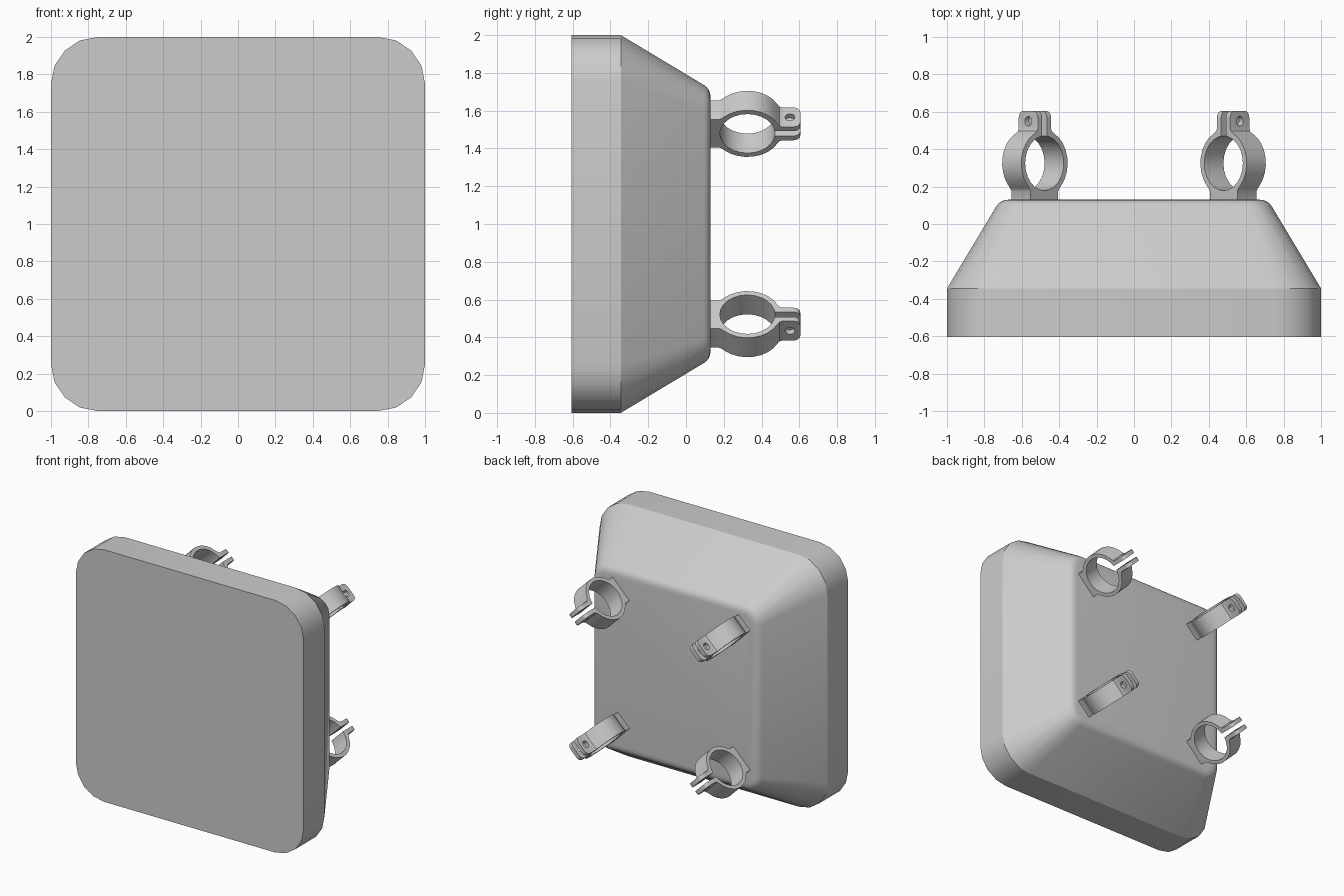
import bpy, bmesh
from math import sin, cos, pi, radians, sqrt

if "Cube" in bpy.data.objects:
    bpy.data.objects.remove(bpy.data.objects["Cube"])

def make_object(name, bm):
    bmesh.ops.recalc_face_normals(bm, faces=bm.faces[:])
    mesh = bpy.data.meshes.new(name)
    bm.to_mesh(mesh)
    bm.free()
    ob = bpy.data.objects.new(name, mesh)
    bpy.context.collection.objects.link(ob)
    return ob

def select_only(ob):
    bpy.ops.object.select_all(action='DESELECT')
    ob.select_set(True)
    bpy.context.view_layer.objects.active = ob

def rounded_square(bm, y, half, r, seg=4):
    """Loop of vertices in the xz plane, centred on z = 1."""
    c = half - r
    loop = []
    for i, (sx, sz) in enumerate([(1, 1), (-1, 1), (-1, -1), (1, -1)]):
        for k in range(seg + 1):
            a = (i + k / seg) * pi / 2
            loop.append(bm.verts.new((sx * c + r * cos(a), y, 1 + sz * c + r * sin(a))))
    return loop

# panel: straight rim, tapered back, softened rear edge
sections = [(-0.605, 1.0, 0.25), (-0.345, 1.0, 0.25)]
for k in range(5):
    t = k / 4
    bez = lambda a, b, c: (1 - t) ** 2 * a + 2 * t * (1 - t) * b + t * t * c
    sections.append((bez(0.095, 0.13, 0.13), bez(0.736, 0.715, 0.67), 0.13 - 0.05 * t))
bm = bmesh.new()
loops = [rounded_square(bm, *s) for s in sections]
for a, b in zip(loops, loops[1:]):
    n = len(a)
    for i in range(n):
        j = (i + 1) % n
        bm.faces.new((a[i], a[j], b[j], b[i]))
bm.faces.new(loops[0])
bm.faces.new(loops[-1])
panel = make_object("panel", bm)
select_only(panel)
bpy.ops.object.shade_smooth_by_angle(angle=radians(28))

# split-ring clamp: half profile, mirrored and extruded along the ring axis
CY, R_OUT, R_IN, WIDTH, GAP, EAR, TIP = 0.325, 0.175, 0.146, 0.145, 0.0175, 0.05, 0.605

def arc(r, a0, a1, n):
    return [(r * cos(radians(a0 + (a1 - a0) * i / n)),
             CY + r * sin(radians(a0 + (a1 - a0) * i / n))) for i in range(n + 1)]

half = [(0.104, 0.12), (0.104, 0.175), (0.112, 0.189)]
half += arc(R_OUT, -45, 65, 8)
half += [(0.056, 0.496), (EAR, 0.512), (EAR, TIP), (GAP, TIP)]
half += [(GAP, CY + sqrt(R_IN ** 2 - GAP ** 2))]
half += arc(R_IN, 75, -90, 11)
profile = half + [(-x, y) for x, y in reversed(half[:-1])]

bm = bmesh.new()
face = bm.faces.new([bm.verts.new((x, y, -WIDTH / 2)) for x, y in profile])
ext = bmesh.ops.extrude_face_region(bm, geom=[face])
bmesh.ops.translate(bm, vec=(0, 0, WIDTH),
                    verts=[v for v in ext["geom"] if isinstance(v, bmesh.types.BMVert)])
tips = [e for e in bm.edges if all(abs(v.co.y - TIP) < 1e-4 for v in e.verts)
        and abs(e.verts[0].co.z - e.verts[1].co.z) < 1e-4]
bmesh.ops.bevel(bm, geom=tips, offset=0.035, segments=4, profile=0.5, affect='EDGES')
clamp = make_object("clamp_1", bm)

# bolt hole through both ears
bpy.ops.mesh.primitive_cylinder_add(vertices=16, radius=0.026, depth=0.3,
                                    location=(0, 0.55, 0), rotation=(0, pi / 2, 0))
cutter = bpy.context.object
cutter.name = "bolt_hole_cutter"
cutter.hide_render = True
select_only(clamp)
mod = clamp.modifiers.new("bolt_hole", 'BOOLEAN')
mod.object = cutter
mod.solver = 'EXACT'
bpy.ops.object.modifier_apply(modifier=mod.name)
bpy.data.objects.remove(cutter)
bpy.ops.object.shade_smooth_by_angle(angle=radians(32))

# four clamps, ears facing out to the panel corners
for i, (sx, sz) in enumerate([(1, 1), (-1, 1), (-1, -1), (1, -1)]):
    ob = clamp
    if i:
        ob = clamp.copy()
        ob.name = f"clamp_{i + 1}"
        bpy.context.collection.objects.link(ob)
    ob.location = (sx * 0.53, 0, 1 + sz * 0.53)
    ob.rotation_euler = (0, -sx * sz * pi / 4, 0)
